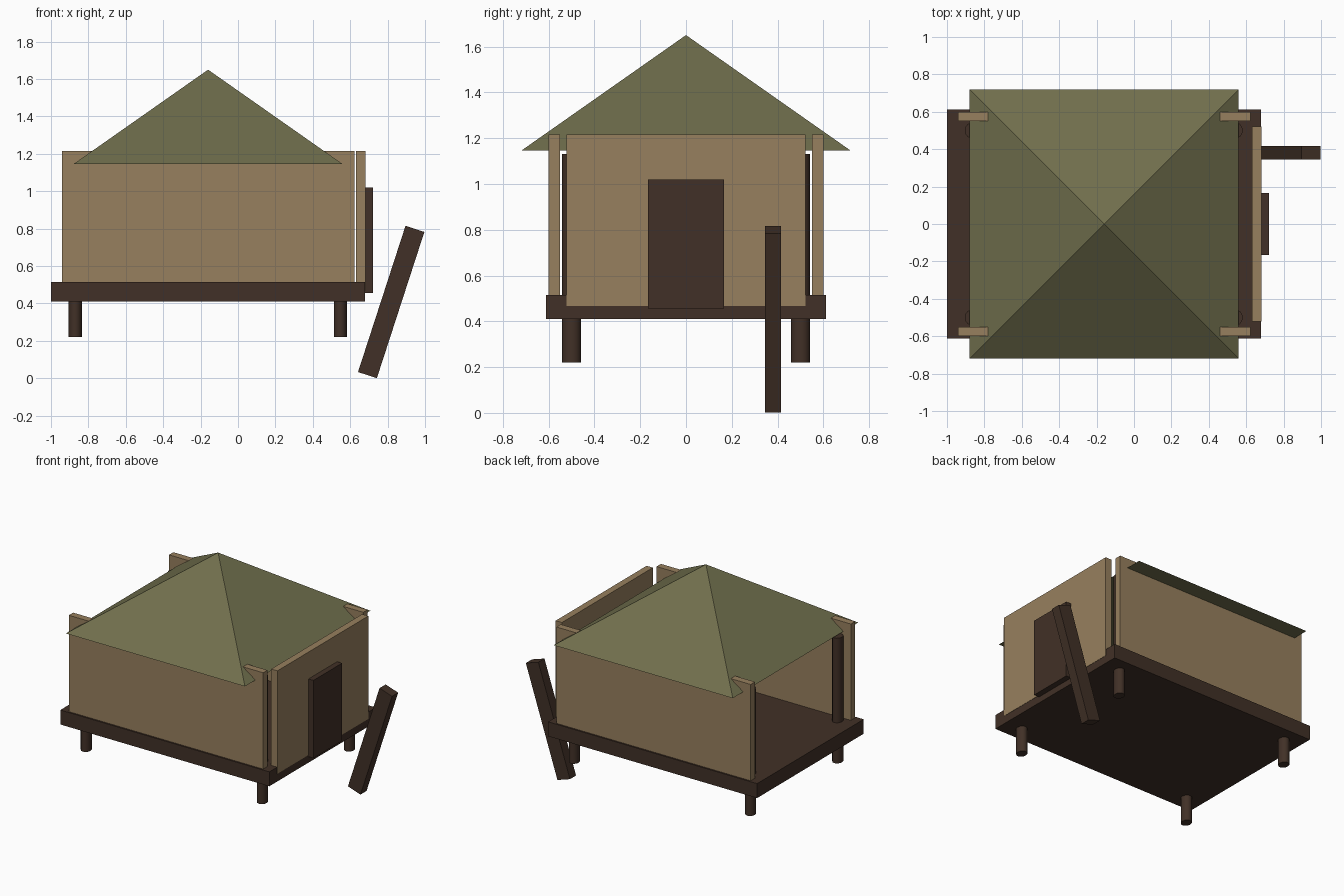
import bpy
import math

if "Cube" in bpy.data.objects:
    bpy.data.objects.remove(bpy.data.objects["Cube"])


def material(name, rgb):
    mat = bpy.data.materials.new(name)
    mat.use_nodes = True
    colour = (*rgb, 1)
    mat.diffuse_color = colour
    mat.node_tree.nodes["Principled BSDF"].inputs["Base Color"].default_value = colour
    return mat


tan = material("tan_wall", (0.31, 0.215, 0.112))
brown = material("dark_brown_wood", (0.053, 0.030, 0.020))
green = material("olive_thatch", (0.162, 0.158, 0.073))


def box(name, mat, x, y, z, tilt=0):
    """Box from (min, max) ranges, turned about y by tilt."""
    ranges = (x, y, z)
    centre = [(a + b) / 2 for a, b in ranges]
    bpy.ops.mesh.primitive_cube_add(size=1, location=centre, rotation=(0, tilt, 0))
    obj = bpy.context.object
    obj.name = name
    obj.scale = [b - a for a, b in ranges]
    obj.data.materials.append(mat)
    return obj


# Raised floor
box("floor_platform", brown, (-1, 0.68), (-0.612, 0.612), (0.41, 0.515))

# Long side walls; the left end stays open
for name, side in (("front_wall", -1), ("back_wall", 1)):
    box(name, tan, (-0.94, 0.622), sorted((side * 0.55, side * 0.6)), (0.49, 1.215))

# End wall with its door
box("end_wall", tan, (0.632, 0.682), (-0.522, 0.522), (0.467, 1.215))
box("door", brown, (0.65, 0.722), (-0.165, 0.165), (0.455, 1.02))

# Leaning ladder plank
box("ladder_plank", brown, (0.766, 0.872), (0.346, 0.416), (-0.003, 0.819), math.radians(18))

# Corner posts, running through the floor as stilts
for end, x in (("left", -0.87), ("right", 0.547)):
    for side, y in (("front", -0.5), ("back", 0.5)):
        bpy.ops.mesh.primitive_cylinder_add(vertices=12, radius=1, depth=1,
                                            location=(x, y, 0.675))
        post = bpy.context.object
        post.name = f"{side}_{end}_post"
        post.scale = (0.035, 0.041, 0.91)
        post.data.materials.append(brown)
        bpy.ops.object.shade_smooth_by_angle(angle=math.radians(40))

# Pyramid roof: each slope has its own peak vertex so the hips soften towards the eaves
cx, half, eave, peak = -0.16, 0.72, 1.145, 1.65
corners = [(cx + sx * half, sy * half, eave)
           for sx, sy in ((-1, -1), (1, -1), (1, 1), (-1, 1))]
verts = corners + [(cx, 0, peak)] * 4 + corners
slopes = [(i, (i + 1) % 4, 4 + i) for i in range(4)]
underside = (11, 10, 9, 8)
mesh = bpy.data.meshes.new("roof")
mesh.from_pydata(verts, [], slopes + [underside])
for face in mesh.polygons:
    face.use_smooth = len(face.vertices) == 3
mesh.materials.append(green)
roof = bpy.data.objects.new("roof", mesh)
bpy.context.collection.objects.link(roof)
